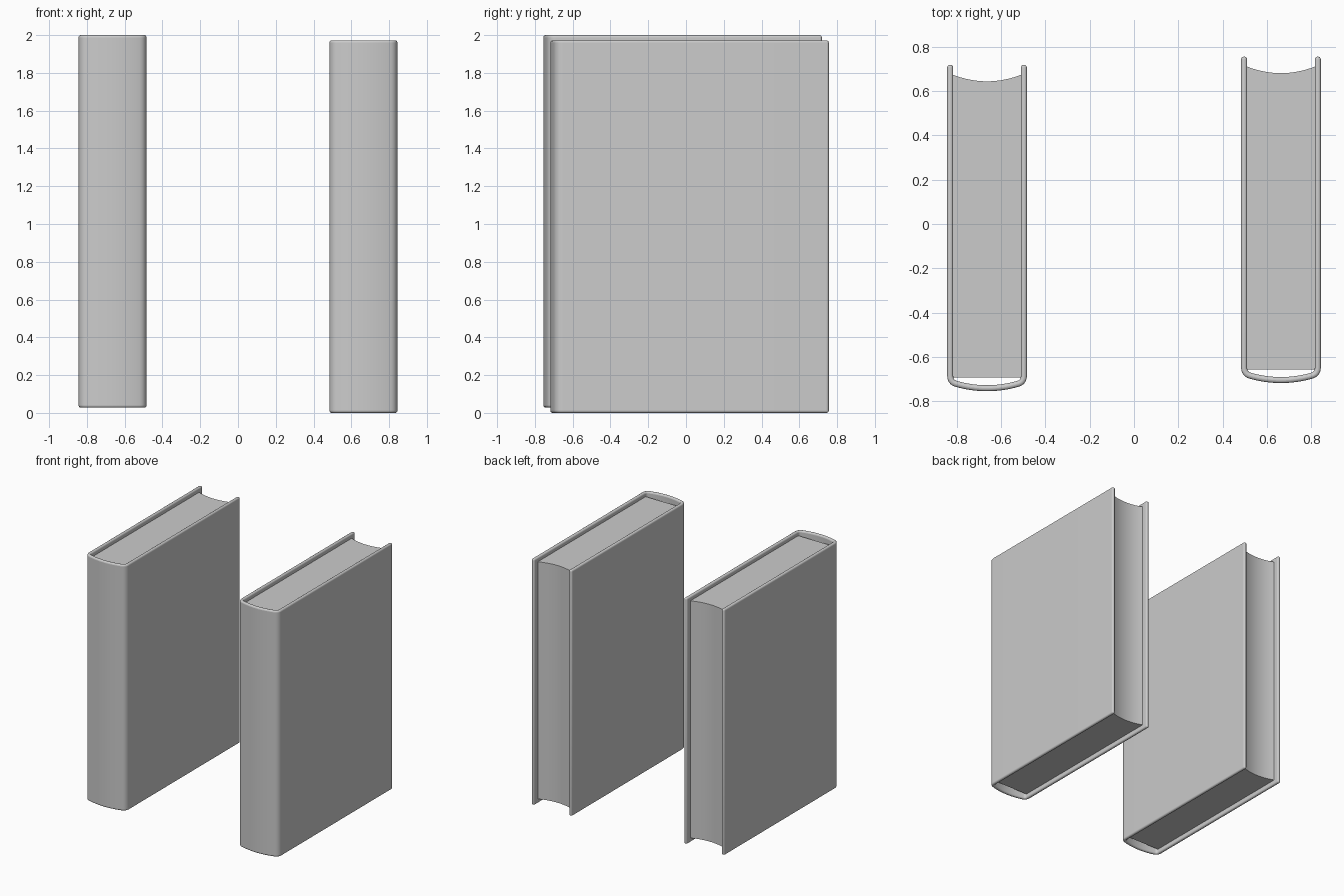
import bpy, bmesh
from mathutils import Vector

if "Cube" in bpy.data.objects:
    bpy.data.objects.remove(bpy.data.objects["Cube"])

HEIGHT = 1.972
THICK = 0.027
RECESS = 0.035


def finish(name, bm, bevel):
    bmesh.ops.recalc_face_normals(bm, faces=bm.faces)
    mesh = bpy.data.meshes.new(name)
    bm.to_mesh(mesh)
    bm.free()
    obj = bpy.data.objects.new(name, mesh)
    bpy.context.collection.objects.link(obj)
    if bevel:
        mod = obj.modifiers.new("rounded_edges", 'BEVEL')
        mod.width = bevel
        mod.segments = 4
        mod.limit_method = 'ANGLE'
        mod.angle_limit = 0.8
        mod.use_clamp_overlap = False
    bpy.ops.object.select_all(action='DESELECT')
    obj.select_set(True)
    bpy.context.view_layer.objects.active = obj
    bpy.ops.object.shade_smooth_by_angle()
    return obj


def strip_prism(name, side_a, side_b, z0, z1, bevel=0):
    """Solid between two matching plan outlines, capped with a strip of quads."""
    bm = bmesh.new()
    a0, b0, a1, b1 = [[bm.verts.new((p[0], p[1], z)) for p in side]
                      for z in (z0, z1) for side in (side_a, side_b)]
    n = len(a0)
    for i in range(n - 1):
        j = i + 1
        for quad in ((a0[i], a0[j], b0[j], b0[i]), (a1[i], a1[j], b1[j], b1[i]),
                     (a0[i], a0[j], a1[j], a1[i]), (b0[i], b0[j], b1[j], b1[i])):
            bm.faces.new(quad)
    for i in (0, n - 1):
        bm.faces.new((a0[i], b0[i], b1[i], a1[i]))
    return finish(name, bm, bevel)


def cover_path():
    """Centre line of the cover: straight boards, rounded hinges, bowed spine."""
    half = [Vector((0.1665, 0.7375))]
    p, q, r = Vector((0.1665, -0.665)), Vector((0.1665, -0.696)), Vector((0.14, -0.7035))
    for i in range(8):
        t = i / 8
        half.append(p * (1 - t) ** 2 + q * 2 * t * (1 - t) + r * t * t)
    for i in range(8):
        x = 0.14 * (1 - i / 8)
        half.append(Vector((x, -0.7235 + 0.02 * (x / 0.14) ** 2)))
    return half + [Vector((0, -0.7235))] + [Vector((-v.x, v.y)) for v in reversed(half)]


def offset(path, dist):
    out = []
    for i, p in enumerate(path):
        before = path[max(i - 1, 0)]
        after = path[min(i + 1, len(path) - 1)]
        if i in (1, len(path) - 2):      # keep the boards straight
            t = Vector((0, -1 if i == 1 else 1))
        else:
            t = (after - before).normalized()
        out.append(p + Vector((-t.y, t.x)) * dist)
    return out


def book(prefix, x, y, z):
    # Wrap-around cover
    path = cover_path()
    cover = strip_prism(prefix + "_cover", offset(path, THICK / 2),
                        offset(path, -THICK / 2), 0, HEIGHT, 0.012)
    # Page block with hollowed fore edge
    xs = [0.1545 * (i / 8 - 1) for i in range(17)]
    fore = [(u, 0.663 + 0.03 * (u / 0.1545) ** 2) for u in xs]
    back = [(u, -0.675) for u in xs]
    pages = strip_prism(prefix + "_pages", fore, back, RECESS, HEIGHT - RECESS)
    for obj in (cover, pages):
        obj.location = (x, y, z)


book("left_book", -0.664, -0.0185, 0.028)
book("right_book", 0.664, 0.0185, 0.0)
